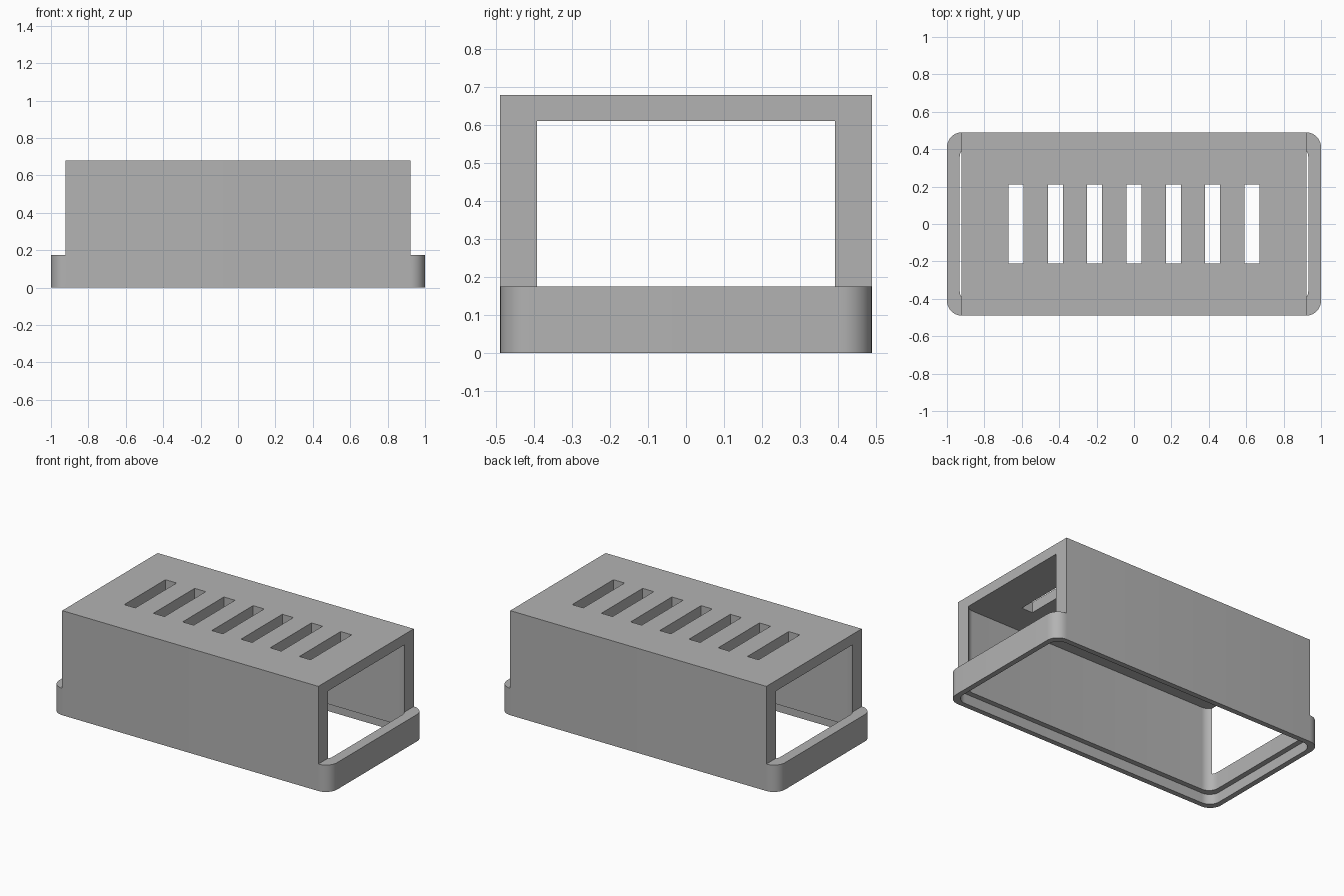
import bpy
import bmesh
from math import cos, sin, pi

default = bpy.data.objects.get("Cube")
if default:
    bpy.data.objects.remove(default, do_unlink=True)

HALF_X, HALF_Y, HEIGHT = 1.0, 0.49, 0.68
WALL, LIP = 0.068, 0.034
RIM_TOP, LIP_DEPTH = 0.175, 0.065
BODY_X = 0.921

grey = bpy.data.materials.new("plain grey")
grey.use_nodes = True
colour = (0.45, 0.45, 0.45, 1)
grey.diffuse_color = colour
grey.node_tree.nodes["Principled BSDF"].inputs["Base Color"].default_value = colour


def prism(name, hx, hy, z0, z1, radius=0, cx=0, steps=10):
    """Upright block with optionally rounded vertical corners."""
    bm = bmesh.new()
    outline = []
    for k, (sx, sy) in enumerate([(1, 1), (-1, 1), (-1, -1), (1, -1)]):
        for i in range(steps + 1 if radius else 1):
            a = (k + i / steps) * pi / 2
            outline.append((cx + sx * (hx - radius) + radius * cos(a),
                            sy * (hy - radius) + radius * sin(a), z0))
    base = bm.faces.new([bm.verts.new(p) for p in outline])
    top = bmesh.ops.extrude_face_region(bm, geom=[base])["geom"]
    bmesh.ops.translate(bm, vec=(0, 0, z1 - z0),
                        verts=[v for v in top if isinstance(v, bmesh.types.BMVert)])
    bmesh.ops.recalc_face_normals(bm, faces=bm.faces)
    mesh = bpy.data.meshes.new(name)
    bm.to_mesh(mesh)
    bm.free()
    mesh.materials.append(grey)
    obj = bpy.data.objects.new(name, mesh)
    bpy.context.collection.objects.link(obj)
    return obj


# Rounded outer shell
cover = prism("vented_cover", HALF_X, HALF_Y, 0, HEIGHT, 0.08)

# Hollow interior and the stepped recess inside the bottom lip
cutters = [
    prism("cavity_cutter", HALF_X - WALL, HALF_Y - WALL, -0.1, HEIGHT - WALL, 0.065),
    prism("lip_cutter", HALF_X - LIP, HALF_Y - LIP, -0.15, LIP_DEPTH, 0.07),
]

# Open ends above the rim
for side in (-1, 1):
    cutters.append(prism("end_cutter", 0.2, 0.7, RIM_TOP, 1.0, cx=side * (BODY_X + 0.2)))

# Row of vent slots in the roof
for i in range(-3, 4):
    cutters.append(prism("slot_cutter", 0.04, 0.212, 0.5, 0.9, cx=i * 0.21))

for cutter in cutters:
    cutter.hide_render = True
    mod = cover.modifiers.new(cutter.name, "BOOLEAN")
    mod.object = cutter
    mod.operation = "DIFFERENCE"
    mod.solver = "EXACT"

# Bake the cuts and drop the helpers
graph = bpy.context.evaluated_depsgraph_get()
result = bpy.data.meshes.new_from_object(cover.evaluated_get(graph))
cover.modifiers.clear()
cover.data = result
for cutter in cutters:
    bpy.data.objects.remove(cutter, do_unlink=True)

bpy.ops.object.select_all(action="DESELECT")
cover.select_set(True)
bpy.context.view_layer.objects.active = cover
bpy.ops.object.shade_smooth_by_angle()
